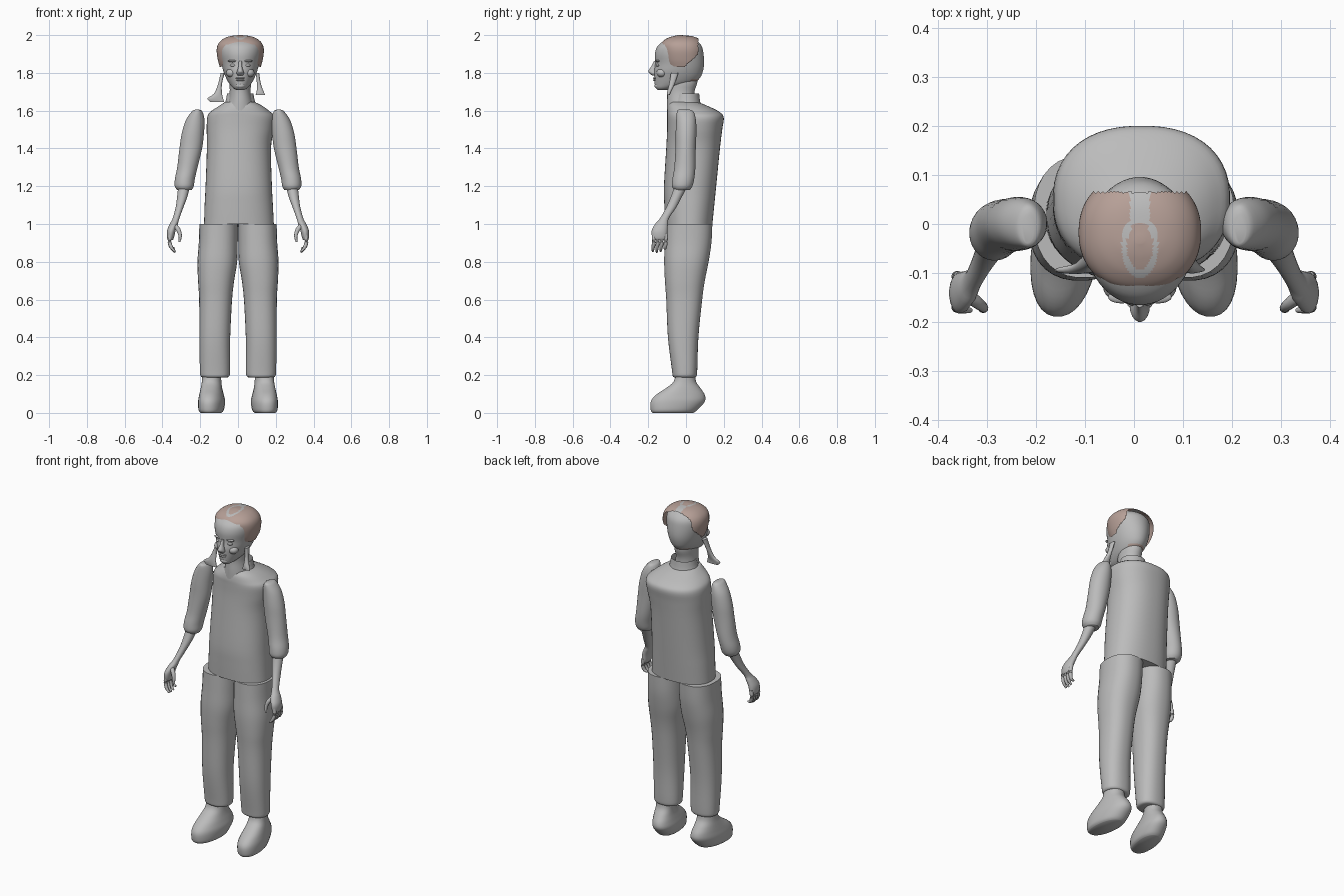
import bpy, bmesh, math
from mathutils import Vector

cube = bpy.data.objects.get("Cube")
if cube:
    bpy.data.objects.remove(cube, do_unlink=True)


def material(name, colour):
    m = bpy.data.materials.new(name)
    m.use_nodes = True
    m.diffuse_color = (*colour, 1)
    m.node_tree.nodes["Principled BSDF"].inputs["Base Color"].default_value = (*colour, 1)
    return m


GREY = material("plain grey", (.5, .5, .5))
HAIR = material("hair brown", (.47, .35, .31))
MID = .012  # head centre line


def finish(bm, name, mats):
    bmesh.ops.recalc_face_normals(bm, faces=bm.faces[:])
    mesh = bpy.data.meshes.new(name)
    bm.to_mesh(mesh)
    bm.free()
    ob = bpy.data.objects.new(name, mesh)
    bpy.context.collection.objects.link(ob)
    for m in mats:
        mesh.materials.append(m)
    bpy.ops.object.select_all(action='DESELECT')
    ob.select_set(True)
    bpy.context.view_layer.objects.active = ob
    bpy.ops.object.shade_smooth_by_angle(angle=math.radians(50))
    return ob


def smooth_path(points, steps):
    """Catmull-Rom interpolation of rows of any width."""
    out = []
    last = len(points) - 1
    for i in range(last):
        a, b, c, d = (points[max(0, min(last, i + k))] for k in (-1, 0, 1, 2))
        for s in range(steps):
            t = s / steps
            out.append([q + t / 2 * (r - p + t * (2 * p - 5 * q + 4 * r - w + t * (3 * (q - r) + w - p)))
                        for p, q, r, w in zip(a, b, c, d)])
    return out + [list(points[-1])]


def loft(name, rows, side=1, power=2.0, n=32, steps=4, shear=0.0, capped=True,
         mats=(GREY,), paint=None, drop=None):
    """Skin through level outlines given as (z, x min, x max, y min, y max)."""
    bm = bmesh.new()
    rings = []
    for z, xa, xb, ya, yb in smooth_path(rows, steps):
        ring = []
        for k in range(n):
            a = math.tau * (k + .5) / n
            c, s = math.cos(a), math.sin(a)
            x = (xa + xb) / 2 + (xb - xa) / 2 * math.copysign(abs(c) ** (2 / power), c)
            y = (ya + yb) / 2 + (yb - ya) / 2 * math.copysign(abs(s) ** (2 / power), s)
            ring.append(bm.verts.new((side * (x - shear * y), y, z)))
        rings.append(ring)
    for lo, hi in zip(rings, rings[1:]):
        for k in range(n):
            j = (k + 1) % n
            bm.faces.new((lo[k], lo[j], hi[j], hi[k]))
    if capped:
        bm.faces.new(rings[0])
        bm.faces.new(rings[-1])
    if drop:
        gone = [f for f in bm.faces if drop(f.calc_center_median())]
        bmesh.ops.delete(bm, geom=gone, context='FACES')
    if paint:
        for f in bm.faces:
            f.material_index = paint(f.calc_center_median())
    return finish(bm, name, mats)


def tube(name, path, side=1, n=10):
    """Tapered finger-like tube along (x, y, z, radius) points."""
    bm = bmesh.new()
    pts = smooth_path(path, 4)
    rings = []
    for i, p in enumerate(pts):
        nxt, prv = pts[min(i + 1, len(pts) - 1)], pts[max(i - 1, 0)]
        turn = (Vector(nxt[:3]) - Vector(prv[:3])).to_track_quat('Z', 'Y')
        ring = []
        for k in range(n):
            a = math.tau * k / n
            v = Vector(p[:3]) + turn @ Vector((math.cos(a), math.sin(a), 0)) * p[3]
            ring.append(bm.verts.new((side * v.x, v.y, v.z)))
        rings.append(ring)
    for lo, hi in zip(rings, rings[1:]):
        for k in range(n):
            j = (k + 1) % n
            bm.faces.new((lo[k], lo[j], hi[j], hi[k]))
    bm.faces.new(rings[0])
    bm.faces.new(rings[-1])
    return finish(bm, name, (GREY,))


def ball(name, loc, size):
    bm = bmesh.new()
    bmesh.ops.create_uvsphere(bm, u_segments=20, v_segments=12, radius=1)
    for v in bm.verts:
        v.co = Vector(loc) + Vector(a * b for a, b in zip(v.co, size))
    return finish(bm, name, (GREY,))


# Shirt body and standing collar
loft("shirt", [(1, -.18, .19, -.11, .14), (1.1, -.177, .185, -.115, .15), (1.2, -.172, .18, -.117, .16),
               (1.4, -.165, .175, -.105, .18), (1.5, -.166, .19, -.1, .192), (1.565, -.163, .195, -.1, .2),
               (1.595, -.145, .17, -.1, .175), (1.625, -.1, .13, -.095, .115), (1.645, -.07, .09, -.085, .065)],
     power=2.3, n=48)
loft("collar", [(1.61, -.08, .105, -.08, .085), (1.65, -.066, .09, -.07, .075), (1.69, -.058, .082, -.06, .07)],
     capped=False, drop=lambda c: c.y < -.05)

# Neck and head
loft("neck", [(1.6, -.07, .09, -.1, .06), (1.65, -.05, .075, -.1, .045), (1.7, -.044, .067, -.098, .045),
              (1.75, -.045, .069, -.1, .06), (1.8, -.04, .06, -.09, .06)])


def head_row(z, half, front, back):
    return z, MID - half, MID + half, front, back


loft("head", [head_row(*r) for r in (
    (1.71, .022, -.15, -.09), (1.722, .04, -.162, -.04), (1.745, .06, -.166, .04), (1.775, .076, -.168, .075),
    (1.81, .09, -.169, .09), (1.85, .1, -.163, .096), (1.9, .11, -.165, .093), (1.94, .109, -.152, .084),
    (1.968, .088, -.12, .06), (1.985, .058, -.085, .025), (1.993, .012, -.045, -.02))],
    n=48, mats=(GREY, HAIR), paint=lambda c: int(1.755 < c.z < 1.768 and c.y > .02))


# Hair cap with a pale parting on the crown
def parting(c):
    r = math.hypot((c.x - MID) / .034, (c.y + .045) / .06)
    return int(c.z > 1.97 and (.8 < r < 1.1 or (c.y > .015 and abs(c.x - MID) < .02)))


loft("hair", [head_row(*r) for r in (
    (1.83, .108, -.118, .1), (1.87, .119, -.13, .102), (1.92, .125, -.136, .102), (1.955, .116, -.132, .092),
    (1.98, .09, -.106, .068), (1.994, .055, -.07, .033), (2, .008, -.04, -.025))],
    power=2.2, n=96, steps=8, mats=(HAIR, GREY), paint=parting,
    drop=lambda c: c.y > .065 or (c.z < 1.95 and c.y < -.1 and abs(c.x - MID) < .08)
    or c.z < 1.83 + .9 * max(0, c.y + .01) or c.z < 1.83 - .4 * min(0, c.y + .05))

# Loose locks beside the neck
loft("right_lock", [(1.8, -.092, -.07, -.08, -.04), (1.74, -.106, -.085, -.09, -.06),
                    (1.69, -.128, -.084, -.1, -.078), (1.665, -.162, -.078, -.102, -.086),
                    (1.645, -.145, -.072, -.1, -.09)], n=16)
loft("left_lock", [(1.8, .094, .112, -.08, -.04), (1.74, .1, .122, -.09, -.06),
                   (1.7, .098, .137, -.1, -.078), (1.682, .092, .145, -.1, -.086)], n=16)

# Face
loft("nose", [head_row(*r) for r in ((1.785, .012, -.178, -.15), (1.797, .02, -.192, -.15), (1.81, .017, -.2, -.15),
                                    (1.835, .01, -.184, -.15), (1.862, .008, -.17, -.15))], n=16)
ball("upper_lip", (MID, -.163, 1.772), (.026, .012, .005))
ball("lower_lip", (MID, -.162, 1.762), (.022, .012, .006))
ball("chin", (MID, -.148, 1.732), (.026, .02, .016))
for side, label in ((1, "left"), (-1, "right")):
    ball(label + "_eye", (MID + side * .037, -.148, 1.84), (.017, .012, .008))
    ball(label + "_brow", (MID + side * .037, -.149, 1.863), (.028, .013, .007))
    ball(label + "_cheek", (MID + side * .045, -.128, 1.8), (.03, .028, .024))

# Limbs, built once and mirrored
for side, label in ((1, "left"), (-1, "right")):
    loft(label + "_trouser_leg", [
        (1, 0, .205, -.11, .14), (.9, .001, .208, -.113, .135), (.8, .004, .215, -.116, .12),
        (.7, .02, .212, -.112, .1), (.6, .031, .206, -.105, .086), (.4, .041, .205, -.096, .066),
        (.23, .042, .202, -.075, .06), (.195, .046, .198, -.07, .056), (.187, .06, .185, -.06, .045)],
        side, power=2.3)
    loft(label + "_shoe", [
        (0, .082, .188, -.178, .04), (.015, .07, .2, -.187, .06), (.06, .066, .204, -.187, .1),
        (.095, .074, .2, -.16, .1), (.13, .083, .195, -.108, .078), (.165, .088, .19, -.066, .054),
        (.21, .09, .188, -.055, .048)], side, power=2.2, shear=.11)
    loft(label + "_sleeve", [
        (1.605, .205, .228, -.04, .02), (1.595, .188, .245, -.048, .04), (1.55, .177, .276, -.052, .053),
        (1.48, .18, .298, -.055, .055), (1.4, .19, .31, -.056, .052), (1.3, .214, .322, -.062, .05),
        (1.24, .228, .334, -.072, .044), (1.2, .234, .335, -.074, .034), (1.18, .245, .322, -.062, .02)], side)
    loft(label + "_forearm", [
        (1.22, .25, .315, -.055, .02), (1.15, .266, .322, -.078, -.018), (1.09, .288, .33, -.104, -.05),
        (1.03, .31, .346, -.138, -.09), (1, .318, .362, -.164, -.095), (.965, .33, .376, -.182, -.098),
        (.93, .338, .376, -.18, -.1), (.915, .345, .37, -.172, -.108)], side, n=20)
    for i, name in enumerate(("index", "middle", "ring", "little")):
        y = -.17 + .021 * i
        tip = .85 + (.004, 0, .005, .02)[i]
        tube(f"{label}_{name}_finger", [(.358, y, .945, .011), (.362, y, .905, .0105),
                                        (.352, y - .004, .875, .009), (.333, y - .006, tip, .005)], side)
    tube(label + "_thumb", [(.34, -.145, .995, .014), (.316, -.163, .97, .012),
                            (.306, -.172, .935, .009), (.311, -.176, .905, .005)], side)
